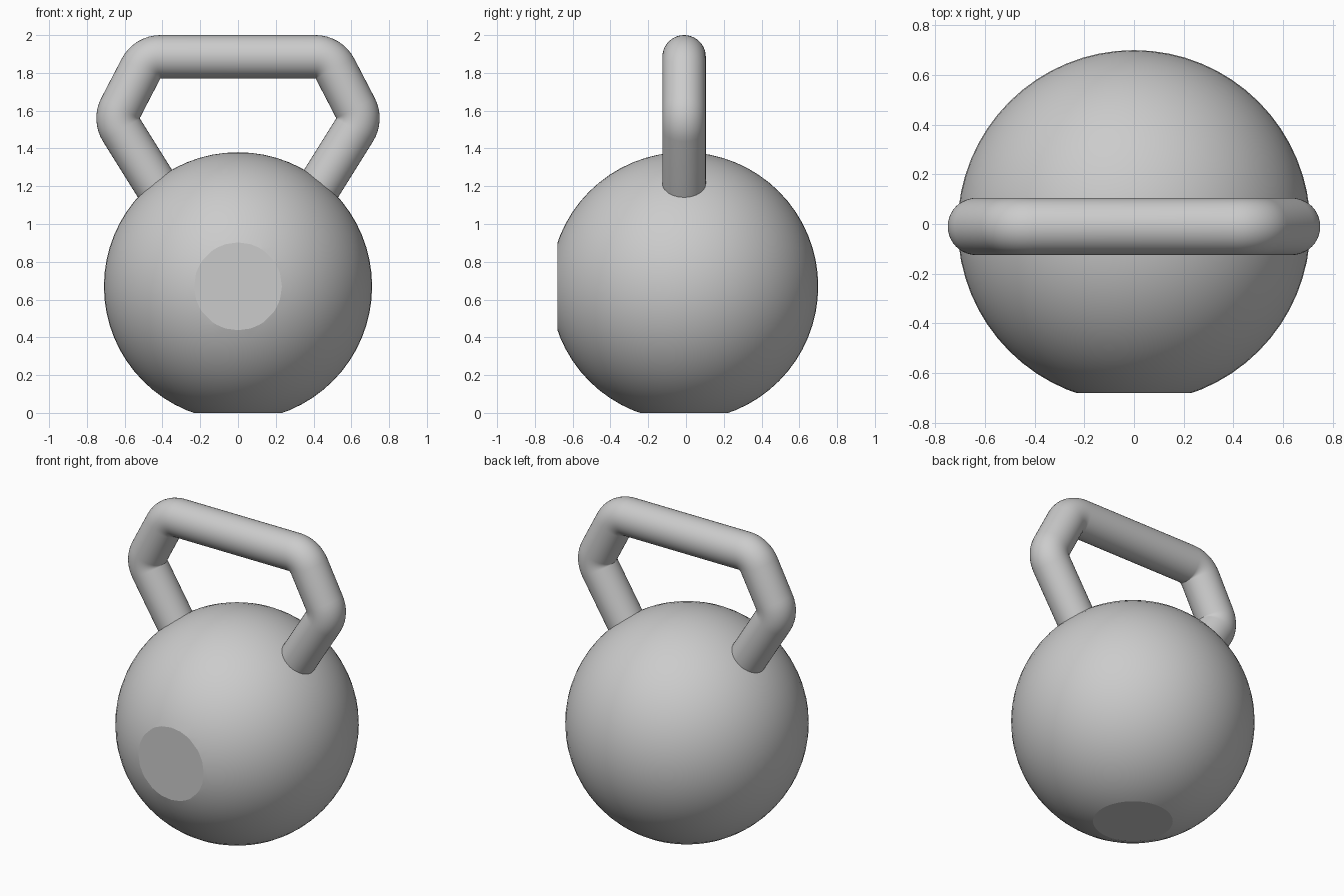
import bpy, bmesh
from math import sin, cos, pi, radians
from mathutils import Vector

if "Cube" in bpy.data.objects:
    bpy.data.objects.remove(bpy.data.objects["Cube"])

CY = -0.01            # common centre in y
BALL_Z, BALL_R, FLAT = 0.67, 0.71, 0.67
TUBE_R, SIDES = 0.115, 40


def finish(bm, name):
    bmesh.ops.recalc_face_normals(bm, faces=bm.faces)
    mesh = bpy.data.meshes.new(name)
    bm.to_mesh(mesh)
    bm.free()
    obj = bpy.data.objects.new(name, mesh)
    bpy.context.collection.objects.link(obj)
    bpy.ops.object.select_all(action='DESELECT')
    obj.select_set(True)
    bpy.context.view_layer.objects.active = obj
    bpy.ops.object.shade_smooth_by_angle(angle=radians(12))
    return obj


def slice_flat(bm, point, normal):
    """Cut off everything beyond the plane and close the cut with one flat face."""
    geom = bm.verts[:] + bm.edges[:] + bm.faces[:]
    cut = bmesh.ops.bisect_plane(bm, geom=geom, plane_co=point, plane_no=normal, clear_outer=True)
    rim = [e for e in cut['geom_cut'] if isinstance(e, bmesh.types.BMEdge)]
    bmesh.ops.contextual_create(bm, geom=rim)


# Ball with a flat foot and a flat round face at the front
bm = bmesh.new()
bmesh.ops.create_uvsphere(bm, u_segments=64, v_segments=32, radius=BALL_R)
bmesh.ops.translate(bm, verts=bm.verts, vec=(0, CY, BALL_Z))
slice_flat(bm, Vector((0, CY, BALL_Z - FLAT)), Vector((0, 0, -1)))
slice_flat(bm, Vector((0, CY - FLAT, BALL_Z)), Vector((0, -1, 0)))
finish(bm, "ball_body")

# Handle path: bends turn about the inner corners, as (centre point, outward normal angle)
bend_r = TUBE_R + 0.002
bends = [((0.41, 1.768), 90, 27.6), ((0.518, 1.56), 27.6, -32)]
steps = 8
half = []
for (x, z), a0, a1 in bends:
    for i in range(steps + 1):
        a = radians(a0 + (a1 - a0) * i / steps)
        half.append((x + bend_r * cos(a), z + bend_r * sin(a), a))
x, z, a = half[-1]
half.append((x + 0.45 * sin(a), z - 0.45 * cos(a), a))     # leg into the ball
path = [(-x, z, pi - a) for x, z, a in reversed(half)] + half

# Sweep a round section along the path
bm = bmesh.new()
rings = []
for x, z, a in path:
    ring = []
    for k in range(SIDES):
        t = 2 * pi * k / SIDES
        out = TUBE_R * cos(t)
        ring.append(bm.verts.new((x + out * cos(a), CY + TUBE_R * sin(t), z + out * sin(a))))
    rings.append(ring)
for r0, r1 in zip(rings, rings[1:]):
    for k in range(SIDES):
        n = (k + 1) % SIDES
        bm.faces.new((r0[k], r0[n], r1[n], r1[k]))
bm.faces.new(rings[0])
bm.faces.new(rings[-1])
finish(bm, "handle")
